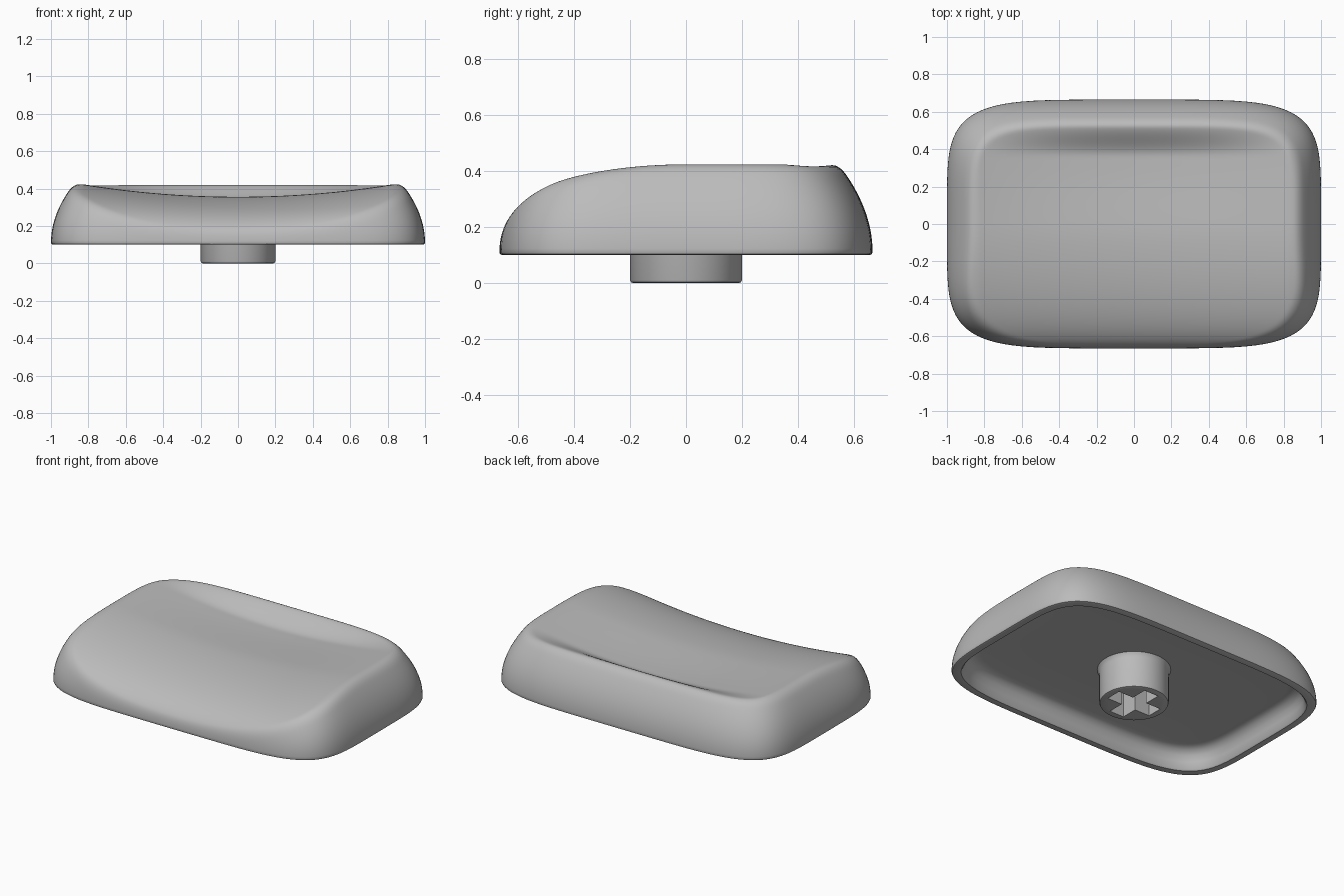
import bpy, bmesh, math

cube = bpy.data.objects.get("Cube")
if cube:
    bpy.data.objects.remove(cube, do_unlink=True)

HALF_X, HALF_Y, SQUARENESS = 1.0, 0.665, 5
SEGMENTS, TOP_RINGS = 192, 56

grey = bpy.data.materials.new("plain_grey")
grey.use_nodes = True
COLOUR = (0.5, 0.5, 0.5, 1)
grey.diffuse_color = COLOUR
grey.node_tree.nodes["Principled BSDF"].inputs["Base Color"].default_value = COLOUR


def make_object(name, bm, smooth=True):
    bmesh.ops.remove_doubles(bm, verts=bm.verts, dist=0.0001)
    bmesh.ops.recalc_face_normals(bm, faces=bm.faces)
    mesh = bpy.data.meshes.new(name)
    bm.to_mesh(mesh)
    bm.free()
    mesh.materials.append(grey)
    obj = bpy.data.objects.new(name, mesh)
    bpy.context.collection.objects.link(obj)
    if smooth:
        bpy.ops.object.select_all(action="DESELECT")
        obj.select_set(True)
        bpy.context.view_layer.objects.active = obj
        bpy.ops.object.shade_smooth_by_angle(angle=math.radians(40))
    return obj


def loft(bm, rings):
    loops = [[bm.verts.new(p) for p in ring] for ring in rings]
    for a, b in zip(loops, loops[1:]):
        for i in range(len(a)):
            j = (i + 1) % len(a)
            bm.faces.new((a[i], a[j], b[j], b[i]))
    return loops


def smoothstep(lo, hi, v):
    t = min(max((v - lo) / (hi - lo), 0), 1)
    return t * t * (3 - 2 * t)


def outline(inset):
    """Rounded-rectangle outline, moved inward by inset."""
    for i in range(SEGMENTS):
        t = math.tau * i / SEGMENTS
        c, s = math.cos(t), math.sin(t)
        r = (abs(c) ** SQUARENESS + abs(s) ** SQUARENESS) ** (-1 / SQUARENESS)
        yield (HALF_X - inset) * c * r, (HALF_Y - inset) * s * r


def top_height(x, y, inset):
    """Domed wall blended with the scooped, forward-sloping top."""
    wall = 0.11 + 0.9 * math.sqrt(inset)
    rim = 0.423
    if y < 0:
        rim = 0.2 + 0.223 * math.sqrt(max(1 - (y / HALF_Y) ** 2, 0))
    scoop = 0.066 + 0.012 * smoothstep(-0.1, 0.3, y)
    scoop *= max(1 - (x / 0.83) ** 2, 0) * (1 - smoothstep(0.36, 0.54, y))
    top = rim - scoop
    blend = 0.04
    h = max(blend - abs(wall - top), 0) / blend
    return min(wall, top) - h * h * blend / 4


# Cap shell: flat ceiling, rounded inner wall, bottom lip, then outer skin
rings = []
under = [(HALF_Y, 0.225), (0.4, 0.225), (0.14, 0.225), (0.115, 0.222), (0.09, 0.21),
         (0.072, 0.185), (0.06, 0.15), (0.052, 0.108), (0.045, 0.1), (0.01, 0.1),
         (0.003, 0.103)]
for inset, z in under:
    rings.append([(x, y, z) for x, y in outline(inset)])
for k in range(TOP_RINGS + 1):
    inset = HALF_Y * (k / TOP_RINGS) ** 2
    rings.append([(x, y, top_height(x, y, inset)) for x, y in outline(inset)])
bm = bmesh.new()
loft(bm, rings)
make_object("cap_shell", bm)

# Stem: turned post with softened foot and small flare at the ceiling
bm = bmesh.new()
profile = [(0.188, 0), (0.196, 0.003), (0.2, 0.012), (0.2, 0.195), (0.205, 0.215), (0.215, 0.23)]
loops = loft(bm, [[(r * math.cos(math.tau * i / 64), r * math.sin(math.tau * i / 64), z)
                   for i in range(64)] for r, z in profile])
bm.faces.new(loops[0])
bm.faces.new(loops[-1])
stem = make_object("stem", bm)

# Cross-shaped socket in the foot of the stem
ARM, WIDTH, DEPTH = 0.155, 0.05, 0.21
quarter = [(ARM, -WIDTH), (ARM, WIDTH), (WIDTH, WIDTH)]
cross = []
for turn in range(4):
    c, s = round(math.cos(turn * math.pi / 2)), round(math.sin(turn * math.pi / 2))
    cross += [(x * c - y * s, x * s + y * c) for x, y in quarter]
bm = bmesh.new()
loops = loft(bm, [[(x, y, z) for x, y in cross] for z in (-0.05, DEPTH)])
for loop in loops:
    bm.faces.new(loop)
cutter = make_object("socket_cutter", bm, smooth=False)
cutter.hide_render = True
cutter.hide_viewport = True
socket = stem.modifiers.new("socket", "BOOLEAN")
socket.operation = "DIFFERENCE"
socket.solver = "EXACT"
socket.object = cutter
# Cut before the smoothing modifier, if one was added
stem.modifiers.move(len(stem.modifiers) - 1, 0)
